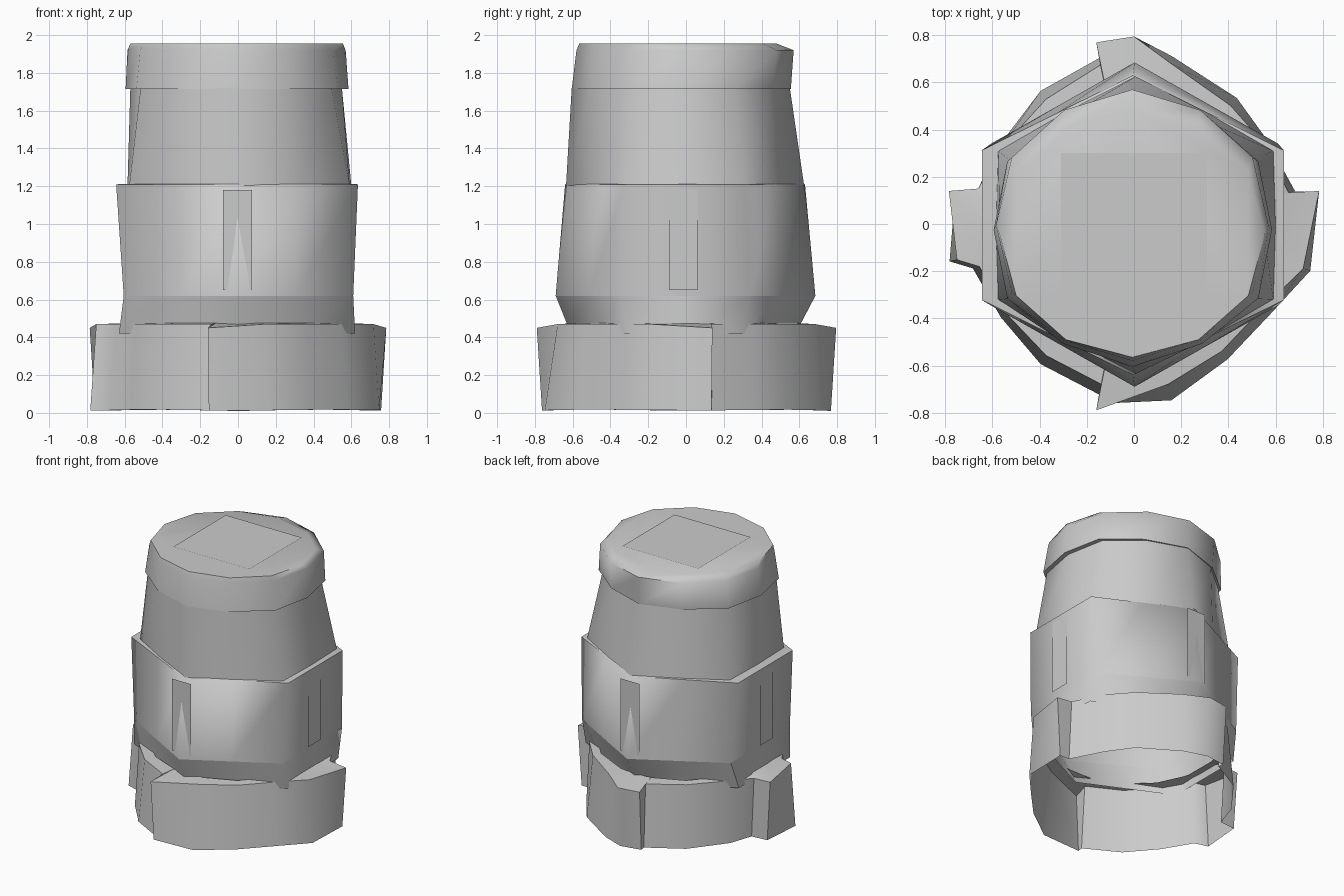
import bpy, bmesh
from math import sin, cos, pi, radians

SIDES = 12
HEX = 0.866     # pulls every second point onto a hexagon's flat


def finish(name, bm, angle=65):
    me = bpy.data.meshes.new(name)
    bm.to_mesh(me)
    bm.free()
    me.shade_smooth()
    me.set_sharp_from_angle(angle=radians(angle))
    ob = bpy.data.objects.new(name, me)
    bpy.context.collection.objects.link(ob)
    return ob


def bridge(bm, a, b):
    n = len(a)
    for i in range(n):
        j = (i + 1) % n
        bm.faces.new((a[i], a[j], b[j], b[i]))


def shell(name, rings, cap=False):
    """Tube from hexagonal to round; ring = (z, x_min, x_max, y_min, y_max, flat)."""
    bm = bmesh.new()
    loops = []
    for z, x0, x1, y0, y1, flat in rings:
        cx, cy, ry = (x0 + x1) / 2, (y0 + y1) / 2, (y1 - y0) / 2
        rx = (x1 - x0) / 2 / max(flat, HEX)
        loop = []
        for i in range(SIDES):
            a = 2 * pi * i / SIDES
            k = 1.0 if i % 2 else flat
            loop.append(bm.verts.new((cx + rx * k * cos(a), cy + ry * k * sin(a), z)))
        loops.append(loop)
    for a, b in zip(loops, loops[1:]):
        bridge(bm, a, b)
    if cap:
        bm.faces.new(loops[-1])
    return finish(name, bm)


def panel(name, corners):
    bm = bmesh.new()
    bm.faces.new([bm.verts.new(c) for c in corners])
    return finish(name, bm)


# Tapering body wraps, six-sided with a corner front and back
shell("lower_wrap", [(0.42, -0.63, 0.62, -0.61, 0.58, HEX),
                     (0.62, -0.605, 0.61, -0.69, 0.685, HEX)])
shell("middle_wrap", [(0.62, -0.605, 0.61, -0.69, 0.685, HEX),
                      (1.21, -0.645, 0.635, -0.64, 0.63, HEX),
                      (1.213, -0.585, 0.60, -0.63, 0.62, 0.88)])
shell("upper_wrap", [(1.205, -0.585, 0.60, -0.635, 0.625, 0.88),
                     (1.72, -0.57, 0.55, -0.605, 0.55, 0.96)])

# Rounded cap with a small overhang
shell("cap", [(1.715, -0.56, 0.545, -0.595, 0.545, 0.96),
              (1.715, -0.595, 0.585, -0.605, 0.555, 0.96),
              (1.92, -0.585, 0.57, -0.58, 0.57, 0.98),
              (1.955, -0.57, 0.555, -0.565, 0.48, 0.99)], cap=True)

# Flared skirt: one folded outline with stepped tabs; (x, y, lean of the top)
outline = [(-0.16, -0.79, 1.0), (0.16, -0.755, 0.9), (0.40, -0.58, 0.93),
           (0.585, -0.385, 0.93), (0.755, -0.20, 0.95), (0.785, 0.14, 1.0),
           (0.69, 0.14, 0.95), (0.57, 0.36, 0.96), (0.44, 0.54, 0.93),
           (0.16, 0.72, 0.95), (0, 0.795, 1.0), (-0.16, 0.77, 1.0),
           (-0.15, 0.71, 0.95), (-0.40, 0.57, 0.93), (-0.59, 0.32, 0.97),
           (-0.66, 0.15, 1.0), (-0.785, 0.14, 1.0), (-0.79, -0.16, 0.95),
           (-0.69, -0.19, 0.95), (-0.57, -0.40, 0.95), (-0.40, -0.60, 0.93),
           (-0.15, -0.73, 0.93)]
bm = bmesh.new()
bottom, top, inner = [], [], []
for x, y, t in outline:
    r = (x * x + y * y) ** 0.5
    b = 0.965 if t == 1 else 0.99
    bottom.append(bm.verts.new((x * b, y * b, 0.01 + 0.03 * abs(x * y))))
    top.append(bm.verts.new((x * t, y * t, 0.45 if t == 1 else 0.47)))
    inner.append(bm.verts.new((x / r * 0.59, y / r * 0.59, 0.475)))
bridge(bm, bottom, top)
bridge(bm, top, inner)
finish("skirt", bm, 45)

# Flat rectangles on the four sides; the body corner pokes through the front one
panel("front_panel", [(-0.08, -0.655, 0.65), (0.075, -0.655, 0.65),
                      (0.075, -0.655, 1.18), (-0.08, -0.655, 1.18)])
panel("back_panel", [(0.08, 0.65, 0.65), (-0.075, 0.65, 0.65),
                     (-0.075, 0.65, 1.18), (0.08, 0.65, 1.18)])
panel("right_panel", [(0.635, -0.09, 0.65), (0.635, 0.06, 0.65),
                      (0.635, 0.06, 1.18), (0.635, -0.09, 1.18)])
panel("left_panel", [(-0.645, 0.06, 0.65), (-0.645, -0.09, 0.65),
                     (-0.645, -0.09, 1.18), (-0.645, 0.06, 1.18)])

# Square on the cap
panel("top_panel", [(-0.31, -0.31, 1.96), (0.31, -0.31, 1.96),
                    (0.31, 0.30, 1.96), (-0.31, 0.30, 1.96)])
